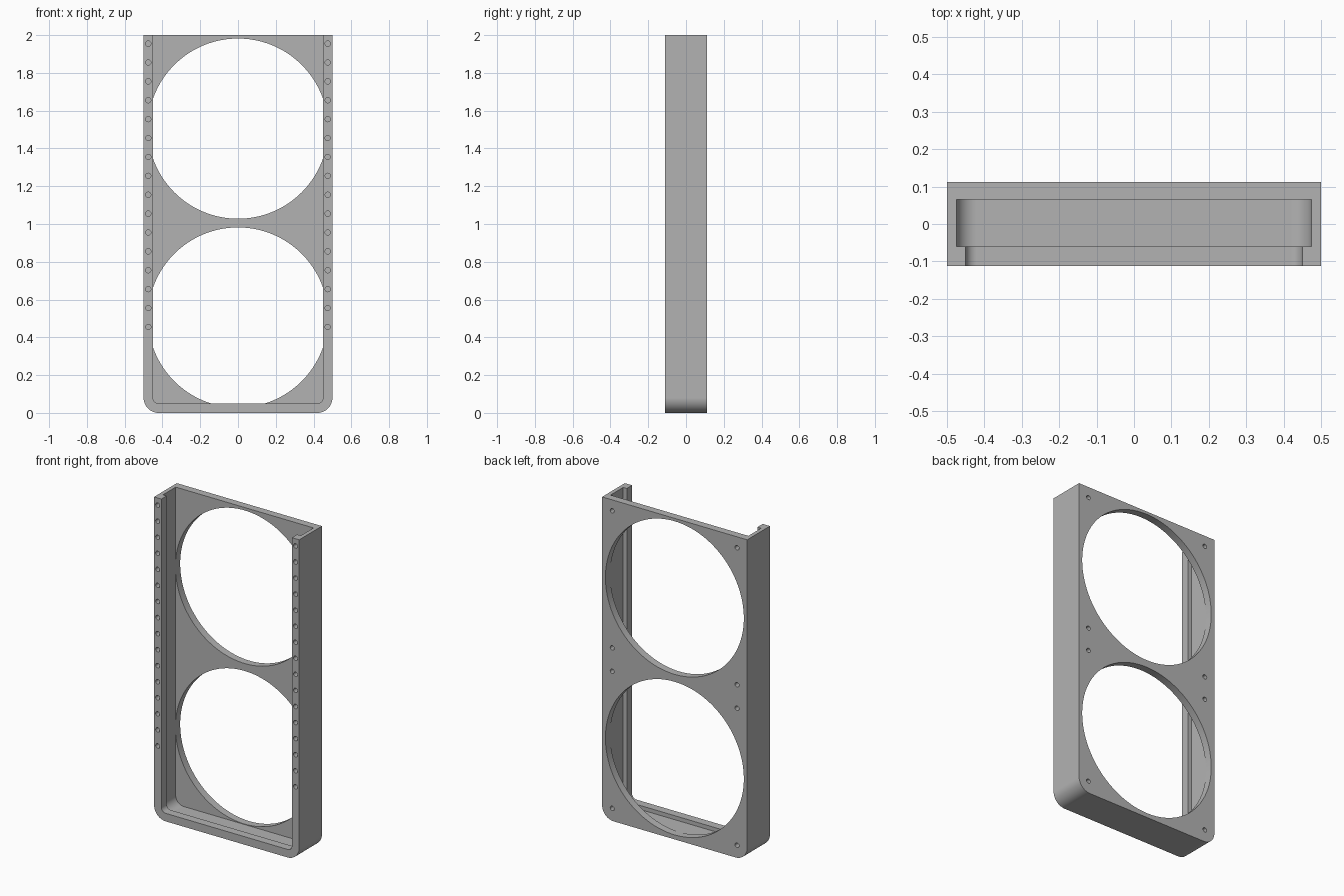
import bpy, bmesh, math

if "Cube" in bpy.data.objects:
    bpy.data.objects.remove(bpy.data.objects["Cube"], do_unlink=True)

FRONT, BACK = -0.112, 0.112
LIP_BACK, PLATE_FRONT = -0.06, 0.065
HOLE_R = 0.014

grey = bpy.data.materials.new("plain grey")
grey.use_nodes = True
colour = (0.45, 0.45, 0.45, 1)
grey.diffuse_color = colour
grey.node_tree.nodes["Principled BSDF"].inputs["Base Color"].default_value = colour


def extrude_outline(name, outline, y0, y1):
    """Solid made by sweeping an (x, z) outline from y0 to y1."""
    bm = bmesh.new()
    face = bm.faces.new([bm.verts.new((x, y0, z)) for x, z in outline])
    new = bmesh.ops.extrude_face_region(bm, geom=[face])["geom"]
    bmesh.ops.translate(bm, vec=(0, y1 - y0, 0),
                        verts=[v for v in new if isinstance(v, bmesh.types.BMVert)])
    bmesh.ops.recalc_face_normals(bm, faces=bm.faces)
    mesh = bpy.data.meshes.new(name)
    bm.to_mesh(mesh)
    bm.free()
    obj = bpy.data.objects.new(name, mesh)
    bpy.context.collection.objects.link(obj)
    mesh.materials.append(grey)
    return obj


def tray(half, bottom, top, radius, steps=12):
    """Square-topped outline with rounded bottom corners."""
    right = []
    for i in range(steps + 1):
        a = math.pi / 2 * i / steps
        right.append((half - radius + radius * math.sin(a),
                      bottom + radius - radius * math.cos(a)))
    right.append((half, top))
    return right + [(-x, z) for x, z in reversed(right)]


def circle(cx, cz, radius, steps):
    return [(cx + radius * math.cos(math.tau * i / steps),
             cz + radius * math.sin(math.tau * i / steps)) for i in range(steps)]


# Outer body
frame = extrude_outline("fan_frame", tray(0.5, 0, 2, 0.08), FRONT, BACK)

# Wide inner channel, then the narrower front opening
cutters = [
    extrude_outline("channel_cutter", tray(0.475, 0.025, 2.2, 0.055), LIP_BACK, PLATE_FRONT),
    extrude_outline("opening_cutter", tray(0.45, 0.05, 2.3, 0.03), FRONT - 0.1, 0),
]

# Two large round openings with four blind screw holes each in the back
for cz in (0.505, 1.505):
    cutters.append(extrude_outline("fan_cutter", circle(0, cz, 0.477, 128),
                                   PLATE_FRONT - 0.002, BACK + 0.1))
    for sx in (-1, 1):
        for sz in (-1, 1):
            cutters.append(extrude_outline("back_hole_cutter",
                                           circle(sx * 0.43, cz + sz * 0.427, HOLE_R, 20),
                                           BACK - 0.035, BACK + 0.05))

# Rows of blind holes down both front rails
for sx in (-1, 1):
    for i in range(16):
        cutters.append(extrude_outline("rail_hole_cutter",
                                       circle(sx * 0.475, 0.455 + 0.1 * i, HOLE_R, 20),
                                       FRONT - 0.05, FRONT + 0.04))

# Cut everything out of the body
bpy.context.view_layer.objects.active = frame
for cutter in cutters:
    cutter.hide_render = True
    mod = frame.modifiers.new("cut", 'BOOLEAN')
    mod.operation = 'DIFFERENCE'
    mod.solver = 'EXACT'
    mod.object = cutter
    bpy.ops.object.modifier_apply(modifier=mod.name)
    bpy.data.objects.remove(cutter, do_unlink=True)

# Smooth curves, crisp edges
bpy.ops.object.select_all(action='DESELECT')
frame.select_set(True)
bpy.ops.object.shade_smooth_by_angle(angle=math.radians(30))
weighted = frame.modifiers.new("even shading", 'WEIGHTED_NORMAL')
weighted.keep_sharp = True
